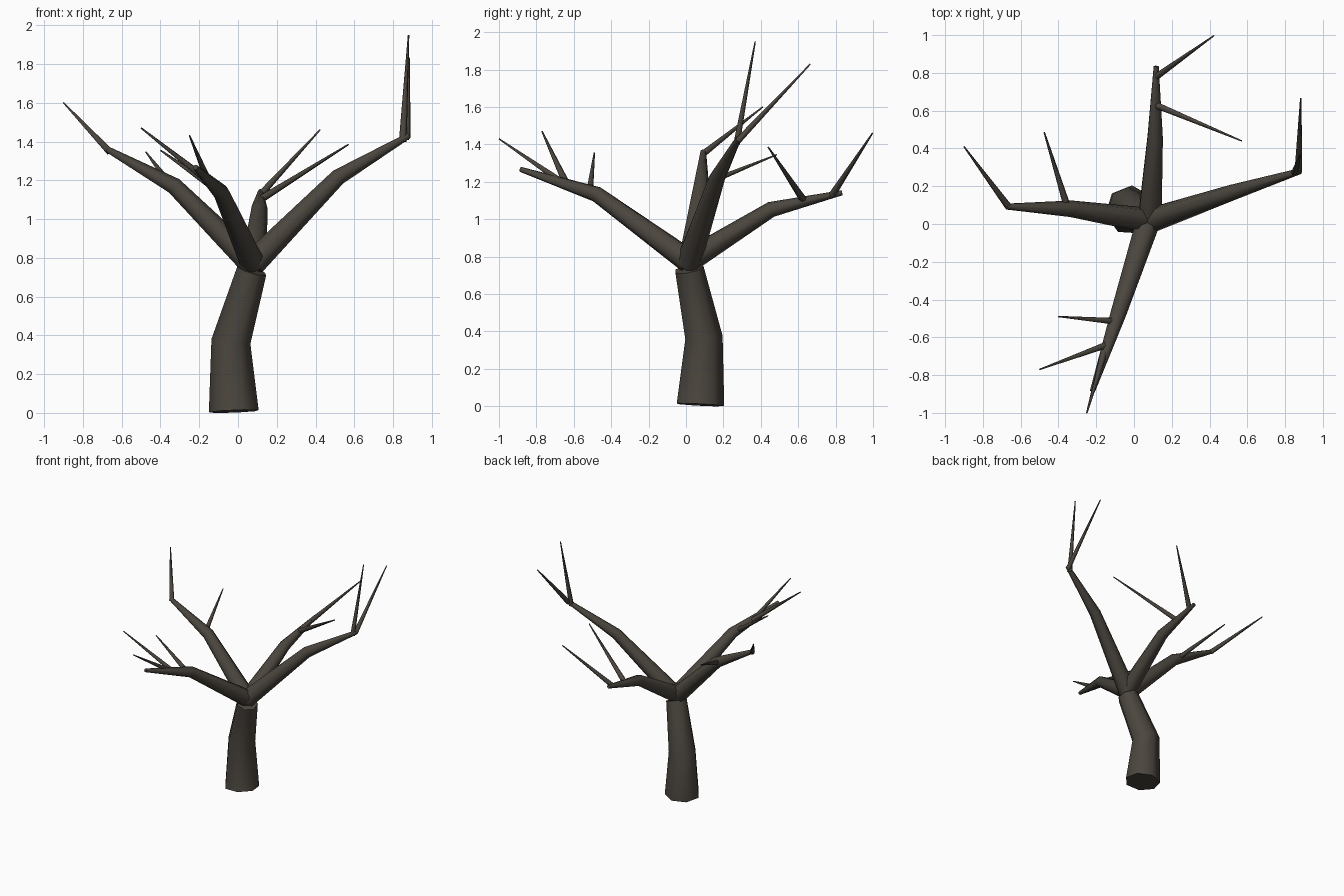
import bpy, bmesh, math
from mathutils import Vector

if "Cube" in bpy.data.objects:
    bpy.data.objects.remove(bpy.data.objects["Cube"])

bark = bpy.data.materials.new("dark_bark")
bark.diffuse_color = (0.07, 0.06, 0.048, 1)
bark.use_nodes = True
bark.node_tree.nodes["Principled BSDF"].inputs["Base Color"].default_value = bark.diffuse_color


def limb(name, pts, sides, phase=0.0):
    """Tapered closed tube through (x, y, z, radius) points with mitred rings."""
    c = [Vector(p[:3]) for p in pts]
    seg = [(b - a).normalized() for a, b in zip(c, c[1:])]
    bm = bmesh.new()
    rings = []
    for i, p in enumerate(pts):
        t = (seg[max(i - 1, 0)] + seg[min(i, len(seg) - 1)]).normalized()
        if i == 0:
            ref = Vector((1, 0, 0)) if abs(seg[0].x) < 0.6 else Vector((0, 0, 1))
        u = (ref - t * ref.dot(t)).normalized()
        v = t.cross(u)
        ref = u
        ring = []
        for k in range(sides):
            a = phase + 2 * math.pi * k / sides
            ring.append(bm.verts.new(c[i] + (u * math.cos(a) + v * math.sin(a)) * p[3]))
        rings.append(ring)
    for r0, r1 in zip(rings, rings[1:]):
        for k in range(sides):
            n = (k + 1) % sides
            bm.faces.new((r0[k], r0[n], r1[n], r1[k])).smooth = True
    caps = [bm.faces.new(rings[0][::-1]), bm.faces.new(rings[-1])]
    bmesh.ops.recalc_face_normals(bm, faces=bm.faces)
    # keep the end caps crisp
    for f in caps:
        for e in f.edges:
            e.smooth = False
    me = bpy.data.meshes.new(name)
    bm.to_mesh(me)
    bm.free()
    me.materials.append(bark)
    bpy.context.collection.objects.link(bpy.data.objects.new(name, me))


# bent trunk
limb("trunk", [(-0.02, 0.073, 0.008, 0.132), (-0.035, 0.092, 0.37, 0.104),
               (0.072, 0.015, 0.735, 0.08)], 7, math.radians(86))

# four main branches, each with a bend
branches = {
    "left_branch": [(0.07, 0.02, 0.77, 0.068), (-0.33, 0.08, 1.17, 0.045), (-0.675, 0.092, 1.36, 0.016)],
    "right_branch": [(0.075, 0.015, 0.77, 0.068), (0.515, 0.165, 1.215, 0.043), (0.88, 0.28, 1.43, 0.016)],
    "front_branch": [(0.075, 0.015, 0.775, 0.066), (-0.085, -0.48, 1.135, 0.043), (-0.22, -0.885, 1.267, 0.014)],
    "back_branch": [(0.08, 0.01, 0.775, 0.066), (0.11, 0.455, 1.052, 0.043), (0.117, 0.835, 1.142, 0.014)],
}
for name, pts in branches.items():
    limb(name, pts, 7)

# thin pointed twigs: base, tip
twigs = {
    "left_twig": [((-0.35, 0.08, 1.18), (-0.475, 0.485, 1.345)),
                  ((-0.665, 0.092, 1.35), (-0.90, 0.41, 1.60))],
    "right_twig": [((0.85, 0.27, 1.40), (0.88, 0.37, 1.95)),
                   ((0.87, 0.278, 1.42), (0.883, 0.665, 1.83))],
    "front_twig": [((-0.15, -0.65, 1.19), (-0.25, -1.0, 1.43)),
                   ((-0.145, -0.64, 1.19), (-0.50, -0.77, 1.47)),
                   ((-0.10, -0.515, 1.145), (-0.40, -0.49, 1.355))],
    "back_twig": [((0.118, 0.78, 1.128), (0.423, 0.997, 1.46)),
                  ((0.115, 0.63, 1.10), (0.57, 0.44, 1.385))],
}
for name, group in twigs.items():
    for i, (a, b) in enumerate(group):
        limb(f"{name}_{i + 1}", [(*a, 0.02), (*b, 0.004)], 6)
